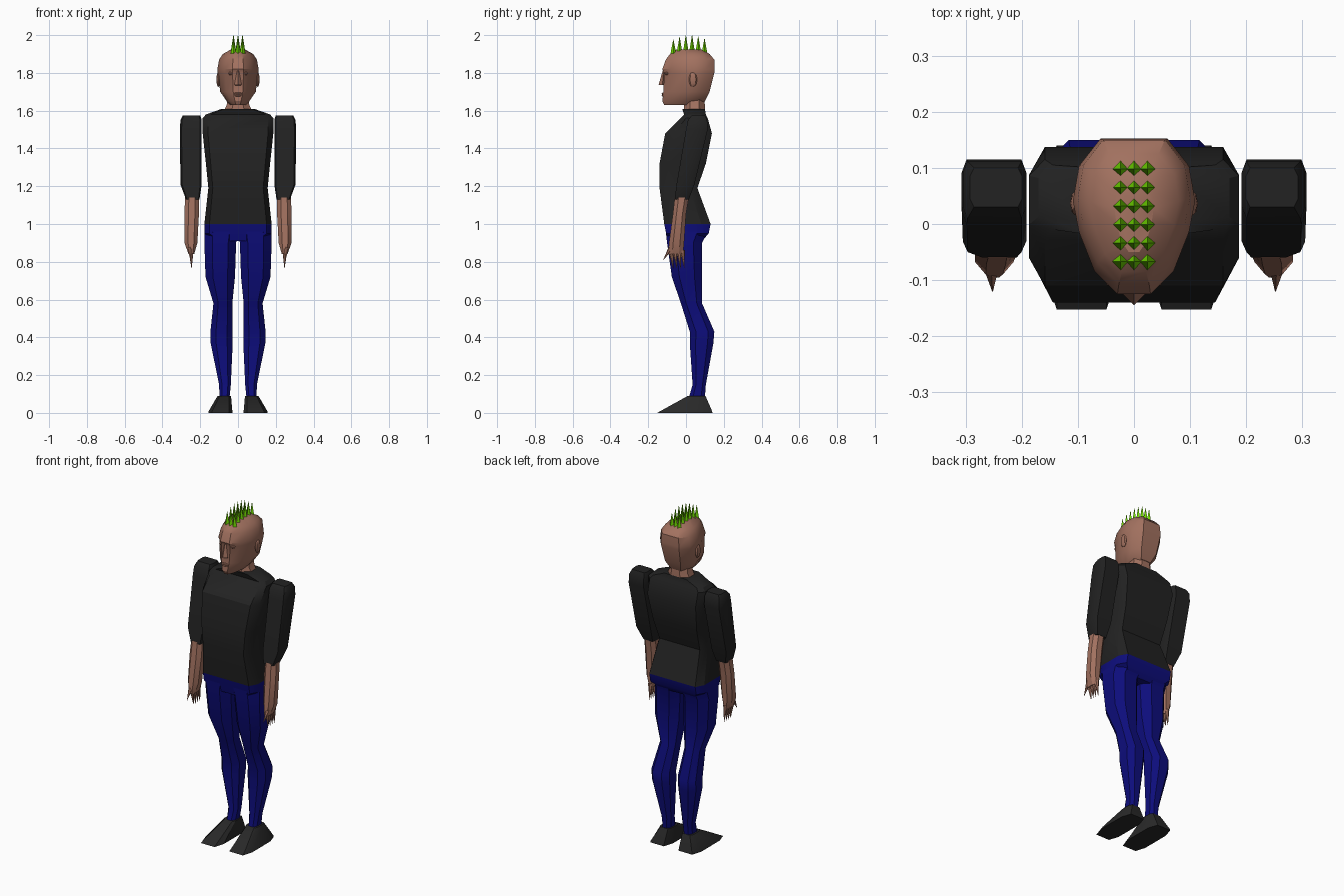
import bpy
import bmesh
from math import radians
from mathutils import Matrix, Vector

default_cube = bpy.data.objects.get("Cube")
if default_cube:
    bpy.data.objects.remove(default_cube, do_unlink=True)


def make_material(name, red, green, blue):
    material = bpy.data.materials.new(name)
    colour = (red, green, blue, 1)
    material.diffuse_color = colour
    material.use_nodes = True
    shader = material.node_tree.nodes["Principled BSDF"]
    shader.inputs["Base Color"].default_value = colour
    return material


skin = make_material("brown skin", .36, .165, .115)
shirt = make_material("black shirt", .016, .016, .016)
denim = make_material("blue trousers", .004, .004, .2)
leather = make_material("dark leather", .022, .022, .022)
hair = make_material("green hair", .16, .68, 0)


def add_object(name, bm, material):
    """Turn a bmesh into a linked object with sharp edges kept."""
    bmesh.ops.recalc_face_normals(bm, faces=bm.faces)
    mesh = bpy.data.meshes.new(name)
    bm.to_mesh(mesh)
    bm.free()
    mesh.materials.append(material)
    part = bpy.data.objects.new(name, mesh)
    bpy.context.collection.objects.link(part)
    bpy.ops.object.select_all(action="DESELECT")
    part.select_set(True)
    bpy.context.view_layer.objects.active = part
    bpy.ops.object.shade_smooth_by_angle(angle=radians(30))


def chamfered(across, along):
    """Unit rectangle whose corners are cut off."""
    right = [(across, -1), (1, -along), (1, along), (across, 1)]
    return right + [(-x, y) for x, y in reversed(right)]


def loft(name, material, plan, sections, side=1):
    """Skin a plan through sections of height, inner, outer, front, back."""
    bm = bmesh.new()
    rings = []
    for height, inner, outer, front, back in sections:
        centre = Vector((inner + outer, front + back)) / 2
        half = Vector((outer - inner, back - front)) / 2
        rings.append([bm.verts.new((side * (centre.x + x * half.x),
                                    centre.y + y * half.y, height))
                      for x, y in plan])
    for lower, upper in zip(rings, rings[1:]):
        for i in range(len(plan)):
            bm.faces.new((lower[i - 1], lower[i], upper[i], upper[i - 1]))
    bm.faces.new(rings[0])
    bm.faces.new(rings[-1])
    add_object(name, bm, material)


def centred_loft(name, material, plan, sections):
    """Loft whose sections give height, half width, front, back."""
    loft(name, material, plan,
         [(height, -half, half, front, back)
          for height, half, front, back in sections])


def taper(name, material, base, tip, radius, sides=4):
    """Pointed cone running from a base point to a tip."""
    base, tip = Vector(base), Vector(tip)
    axis = tip - base
    turn = axis.to_track_quat("Z", "Y").to_matrix().to_4x4()
    bm = bmesh.new()
    bmesh.ops.create_cone(bm, cap_ends=True, segments=sides,
                          radius1=radius, radius2=radius / 20,
                          depth=axis.length,
                          matrix=Matrix.Translation((base + tip) / 2) @ turn)
    add_object(name, bm, material)


def blob(name, material, centre, size):
    """Low-poly ellipsoid with the given half sizes."""
    bm = bmesh.new()
    bmesh.ops.create_uvsphere(
        bm, u_segments=8, v_segments=6, radius=1,
        matrix=Matrix.Translation(centre) @ Matrix.Diagonal((*size, 1)))
    add_object(name, bm, material)


rounded = chamfered(.45, .45)
boxy = chamfered(.85, .6)

# Shirt with a sloping chest and a flared lower back
centred_loft("shirt_body", shirt, boxy, [
    (1, .178, -.115, .13),
    (1.19, .157, -.14, .06),
    (1.32, .17, -.14, .105),
    (1.48, .187, -.11, .137),
    (1.56, .187, -.03, .115),
    (1.58, .17, -.01, .105),
    (1.61, .085, -.02, .1)])

# Neck widening into the collar
centred_loft("neck", skin, rounded, [
    (1.58, .085, -.01, .1),
    (1.63, .06, -.01, .1),
    (1.72, .05, 0, .09)])

# Head, egg shaped in plan with the narrow end forward
egg_side = [(.27, -1), (.65, -.7), (.9, -.2), (1, .2), (.9, .65), (.55, 1)]
egg = egg_side + [(-x, y) for x, y in reversed(egg_side)]
centred_loft("head", skin, egg, [
    (1.63, .04, -.115, .06),
    (1.65, .06, -.125, .1),
    (1.7, .094, -.12, .125),
    (1.8, .108, -.115, .15),
    (1.82, .109, -.125, .152),
    (1.87, .1, -.107, .15),
    (1.9, .08, -.085, .125),
    (1.925, .035, -.05, .08)])

# Nose and lips
taper("nose", skin, (0, -.125, 1.735), (0, -.117, 1.83), .02)
blob("upper_lip", skin, (0, -.117, 1.69), (.027, .012, .007))
blob("lower_lip", skin, (0, -.117, 1.68), (.021, .012, .007))

for label, side in (("left", 1), ("right", -1)):
    # Eye and ear
    blob(label + "_eye", skin, (side * .035, -.1, 1.797), (.018, .013, .01))
    blob(label + "_ear", skin, (side * .104, .037, 1.765), (.01, .022, .04))

    # Sleeve leaning forward towards the elbow
    loft(label + "_sleeve", shirt, boxy, [
        (1.13, .204, .275, -.06, .015),
        (1.21, .192, .305, -.05, .045),
        (1.5, .192, .307, 0, .115),
        (1.55, .192, .305, .01, .112),
        (1.575, .2, .292, .03, .1)], side)

    # Forearm ending in the palm
    loft(label + "_forearm", skin, rounded, [
        (.84, .232, .262, -.095, -.015),
        (.9, .215, .283, -.09, -.01),
        (1.05, .207, .284, -.07, 0),
        (1.14, .207, .28, -.06, .015)], side)

    # Fingers and thumb
    for finger in range(4):
        y = -.08 + finger * .02
        taper(f"{label}_finger_{finger + 1}", skin,
              (side * .248, y, .86), (side * .246, y + .012, .765), .014, 6)
    taper(label + "_thumb", skin,
          (side * .255, -.07, .89), (side * .252, -.12, .81), .016, 6)

    # Trouser leg with a full thigh and calf
    loft(label + "_leg", denim, chamfered(.5, .5), [
        (.08, .045, .098, .015, .1),
        (.15, .038, .1, .035, .105),
        (.37, .028, .145, .02, .145),
        (.43, .028, .146, .02, .15),
        (.58, .03, .13, -.027, .085),
        (.72, .016, .172, -.075, .085),
        (.9, .01, .178, -.1, .085),
        (.96, 0, .178, -.107, .115)], side)

    # Shoe sloping down to the toe
    loft(label + "_shoe", leather, chamfered(.7, .6), [
        (0, .03, .157, -.152, .14),
        (.01, .03, .155, -.135, .138),
        (.09, .037, .108, .01, .103)], side)

# Trouser seat joining the legs
centred_loft("trouser_seat", denim, boxy, [
    (.91, .13, -.095, .085),
    (.95, .178, -.105, .12),
    (1, .178, -.115, .13)])

# Mohawk of spikes in rows from front to back, following the skull
for row in range(6):
    y = -.067 + row * .033
    arch = (y - .02) ** 2
    for column in (-1, 0, 1):
        x = column * .024
        taper(f"hair_spike_{row + 1}_{column + 2}", hair,
              (x, y, 1.91 - arch), (x, y, 2 - 3 * arch), .015)
